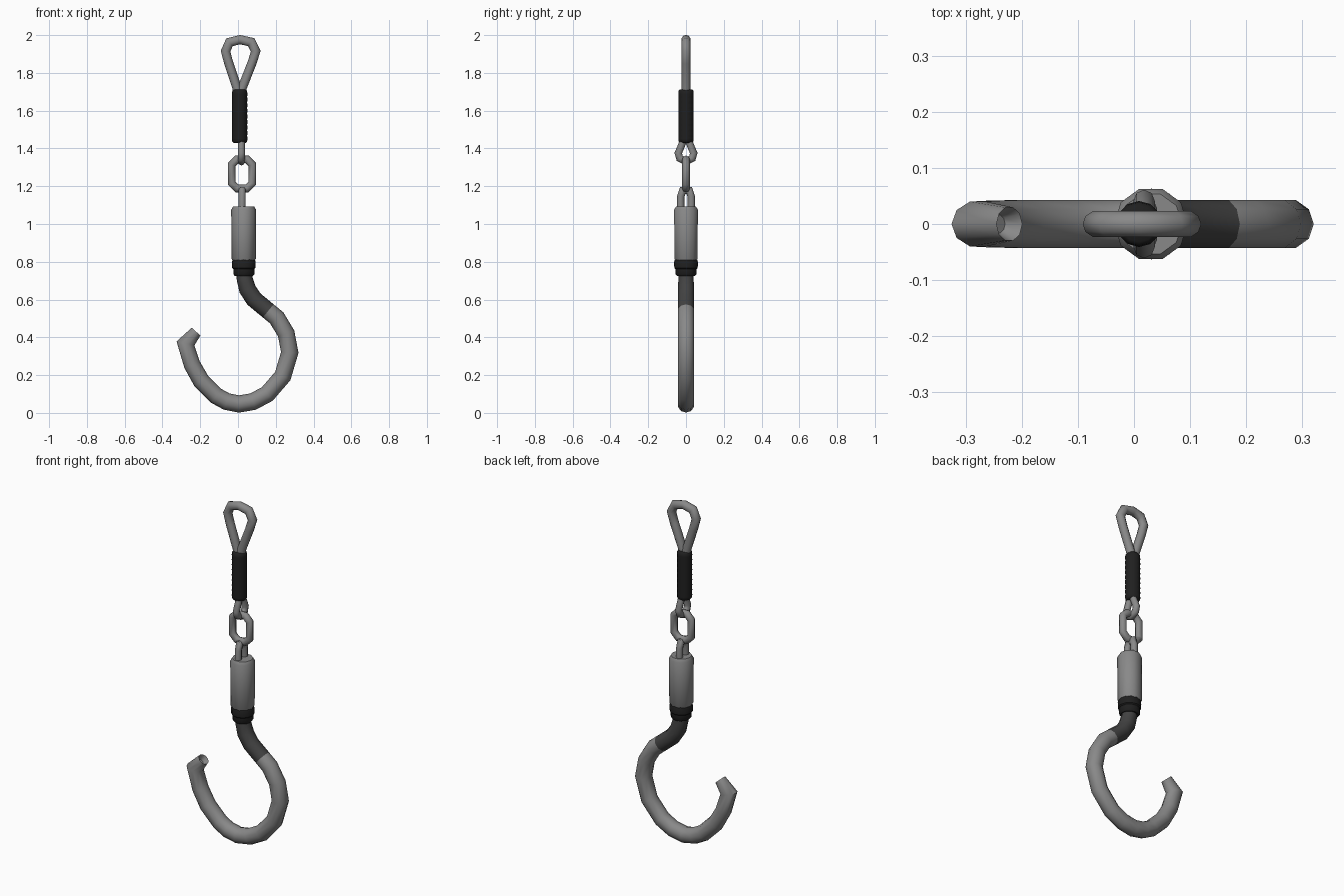
import bpy, bmesh, math
from mathutils import Vector

if "Cube" in bpy.data.objects:
    bpy.data.objects.remove(bpy.data.objects["Cube"])


def material(name, v):
    m = bpy.data.materials.new(name)
    m.diffuse_color = (v, v, v, 1)
    m.use_nodes = True
    m.node_tree.nodes["Principled BSDF"].inputs["Base Color"].default_value = m.diffuse_color
    return m


STEEL = material("grey_steel", 0.25)
DARK = material("dark_grey_shank", 0.055)
BLACK = material("black_wrap", 0.014)


def finish(bm, name, mats, angle=60):
    bmesh.ops.recalc_face_normals(bm, faces=bm.faces[:])
    me = bpy.data.meshes.new(name)
    bm.to_mesh(me)
    bm.free()
    ob = bpy.data.objects.new(name, me)
    bpy.context.collection.objects.link(ob)
    for m in mats:
        me.materials.append(m)
    bpy.ops.object.select_all(action='DESELECT')
    ob.select_set(True)
    bpy.context.view_layer.objects.active = ob
    bpy.ops.object.shade_smooth_by_angle(angle=math.radians(angle))
    return ob


def tube(name, pts, radii, normal, mats, closed=False, sides=10, dark_rings=0, hollow_tip=False):
    """Round bar swept along a planar path with mitred corners."""
    pts = [Vector(p) for p in pts]
    n = len(pts)
    if not isinstance(radii, (list, tuple)):
        radii = [radii] * n
    normal = Vector(normal)
    bm = bmesh.new()
    rings = []
    for i, p in enumerate(pts):
        a = pts[i - 1] if (closed or i > 0) else None
        b = pts[(i + 1) % n] if (closed or i < n - 1) else None
        d1 = (p - a).normalized() if a is not None else (b - p).normalized()
        d2 = (b - p).normalized() if b is not None else d1
        t = (d1 + d2).normalized()
        side = normal.cross(t).normalized()
        mitre = min(1 / max(t.dot(d1), 0.1), 1.3)
        rings.append([bm.verts.new(p + radii[i] * (side * math.cos(k) * mitre + normal * math.sin(k)))
                      for k in (2 * math.pi * j / sides for j in range(sides))])
    for i in range(n if closed else n - 1):
        r, s = rings[i], rings[(i + 1) % n]
        for j in range(sides):
            k = (j + 1) % sides
            f = bm.faces.new((r[j], r[k], s[k], s[j]))
            f.material_index = 1 if i < dark_rings else 0
    if not closed:
        bm.faces.new(rings[0])
        tip = bm.faces.new(rings[-1])
        if hollow_tip:
            bmesh.ops.recalc_face_normals(bm, faces=bm.faces[:])
            bmesh.ops.inset_region(bm, faces=[tip], thickness=0.01, depth=0)
            c = tip.calc_center_median()
            back = tip.normal * -0.03
            for v in tip.verts:
                v.co = c + (v.co - c) * 0.8 + back
    return finish(bm, name, mats)


def lathe(name, x, profile, mat, sides=12, angle=40):
    """Turned part around a vertical axis; profile is (radius, z)."""
    bm = bmesh.new()
    rings = [[bm.verts.new((x + r * math.cos(2 * math.pi * j / sides),
                            r * math.sin(2 * math.pi * j / sides), z)) for j in range(sides)]
             for r, z in profile]
    for r, s in zip(rings, rings[1:]):
        for j in range(sides):
            k = (j + 1) % sides
            bm.faces.new((r[j], r[k], s[k], s[j]))
    bm.faces.new(rings[0])
    bm.faces.new(rings[-1])
    return finish(bm, name, [mat], angle)


Y, X = (0, 1, 0), (1, 0, 0)

# Hook with dark upper shank and hollow tip
hook = [(0.03, 0.76), (0.035, 0.71), (0.05, 0.655), (0.085, 0.602), (0.16, 0.54),
        (0.205, 0.503), (0.255, 0.42), (0.274, 0.32), (0.237, 0.195), (0.155, 0.1),
        (0.08, 0.06), (0.005, 0.047), (-0.06, 0.06), (-0.115, 0.09), (-0.195, 0.17),
        (-0.243, 0.255), (-0.278, 0.368), (-0.222, 0.43)]
hook_r = [0.04, 0.042] + [0.045] * 13 + [0.044, 0.042, 0.031]
tube("hook", [(x, 0, z) for x, z in hook], hook_r, Y, [STEEL, DARK], dark_rings=4, hollow_tip=True)

# Black collar and swivel barrel
lathe("collar", 0.031, [(0.048, 0.725), (0.056, 0.735), (0.056, 0.762), (0.062, 0.768),
                        (0.063, 0.8), (0.058, 0.812)], BLACK)
lathe("swivel_barrel", 0.03, [(0.058, 0.806), (0.064, 0.815), (0.066, 1.075), (0.056, 1.092)],
      STEEL, sides=10)

# Swivel eye on the barrel
tube("swivel_eye", [(0.022, y, z) for y, z in
                    [(-0.028, 1.07), (-0.028, 1.145), (-0.017, 1.178), (0.017, 1.178),
                     (0.028, 1.145), (0.028, 1.07)]], 0.019, X, [STEEL], sides=8)

# Chain link
w, h, c = 0.055, 0.077, 0.028
link = [(w, h - c), (w, c - h), (w - c, -h), (c - w, -h), (-w, c - h), (-w, h - c), (c - w, h), (w - c, h)]
tube("chain_link", [(0.021 + x, 0, 1.265 + z) for x, z in link], 0.02, Y, [STEEL], closed=True, sides=8)

# Lower eye of the cable
eye = [(-0.014, 1.46), (-0.018, 1.43), (-0.041, 1.375), (-0.033, 1.347), (0, 1.331),
       (0.033, 1.347), (0.041, 1.375), (0.018, 1.43), (0.014, 1.46)]
tube("lower_eye", [(0.018, y, z) for y, z in eye], 0.019, X, [STEEL], sides=8)

# Ribbed black sleeve
sleeve = [(0.032, 1.43)]
for i in range(9):
    z = 1.437 + i * 0.0295
    sleeve += [(0.0395, z), (0.041, z + 0.015)]
sleeve += [(0.039, 1.705), (0.032, 1.712)]
lathe("sleeve", 0.009, sleeve, BLACK, angle=50)

# Teardrop top loop
loop = [(0.0, 1.66), (-0.005, 1.72), (-0.05, 1.855), (-0.066, 1.915), (-0.045, 1.962), (0.01, 1.976),
        (0.07, 1.963), (0.094, 1.915), (0.075, 1.855), (0.022, 1.72), (0.017, 1.66)]
tube("top_loop", [(x, 0, z) for x, z in loop], 0.024, Y, [STEEL])
